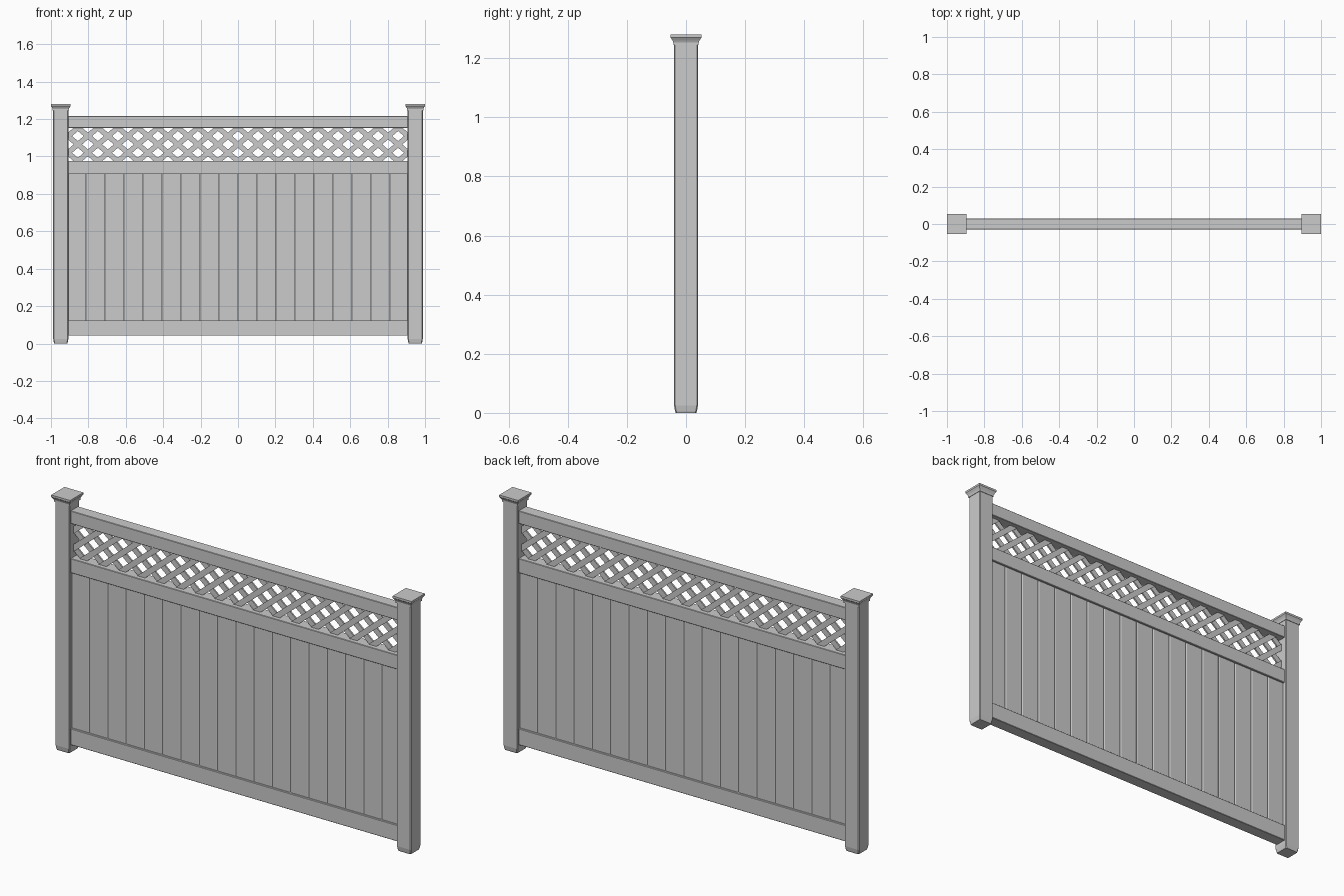
import bpy, bmesh, math
from mathutils import Vector

if "Cube" in bpy.data.objects:
    bpy.data.objects.remove(bpy.data.objects["Cube"])


def finish(name, bm, smooth=False):
    bmesh.ops.recalc_face_normals(bm, faces=bm.faces[:])
    me = bpy.data.meshes.new(name)
    bm.to_mesh(me)
    bm.free()
    ob = bpy.data.objects.new(name, me)
    bpy.context.collection.objects.link(ob)
    if smooth:
        bpy.ops.object.select_all(action='DESELECT')
        ob.select_set(True)
        bpy.context.view_layer.objects.active = ob
        bpy.ops.object.shade_smooth_by_angle(angle=math.radians(30))
    return ob


def loft(name, cx, rings, smooth=False):
    """Stack square rings (z, half width, corner chamfer) into a closed solid."""
    bm = bmesh.new()
    loops = []
    for z, h, c in rings:
        if c:
            pts = [(h, -h + c), (h, h - c), (h - c, h), (-h + c, h),
                   (-h, h - c), (-h, -h + c), (-h + c, -h), (h - c, -h)]
        else:
            pts = [(h, -h), (h, h), (-h, h), (-h, -h)]
        loops.append([bm.verts.new((cx + x, y, z)) for x, y in pts])
    n = len(loops[0])
    for a, b in zip(loops, loops[1:]):
        for i in range(n):
            bm.faces.new((a[i], a[(i + 1) % n], b[(i + 1) % n], b[i]))
    bm.faces.new(loops[0])
    bm.faces.new(loops[-1])
    return finish(name, bm, smooth)


def prism(bm, pts, offset):
    """Extrude a polygon along an offset vector."""
    a = [bm.verts.new(p) for p in pts]
    b = [bm.verts.new(Vector(p) + Vector(offset)) for p in pts]
    n = len(a)
    bm.faces.new(a)
    bm.faces.new(b)
    for i in range(n):
        bm.faces.new((a[i], a[(i + 1) % n], b[(i + 1) % n], b[i]))


# Posts and flared caps
for side, sx in (("left", -1), ("right", 1)):
    cx = sx * 0.9475
    loft(side + "_post", cx, [(0, .035, .004), (.006, .037, .004), (.025, .0405, .004),
                              (1.255, .0405, .004)])
    loft(side + "_post_cap", cx, [(1.245, .043, 0), (1.253, .043, 0), (1.260, .046, 0),
                                  (1.268, .051, 0), (1.270, .0525, 0), (1.28, .0525, 0)])

# Horizontal rails
X = 0.915
for name, z0, z1 in (("bottom_rail", .042, .124), ("middle_rail", .905, .977),
                     ("top_rail", 1.152, 1.216)):
    bm = bmesh.new()
    r, c = 0.03, 0.002
    prism(bm, [(-X, -r, z0 + c), (-X, -r + c, z0), (-X, r - c, z0), (-X, r, z0 + c),
               (-X, r, z1 - c), (-X, r - c, z1), (-X, -r + c, z1), (-X, -r, z1 - c)],
          (2 * X, 0, 0))
    finish(name, bm)

# Tongue and groove panel of vertical boards with shallow V joints
BOARDS, W = 18, 0.1015
T, D, G = 0.020, 0.003, 0.006
front = []
for i in range(BOARDS):
    x = (i - BOARDS / 2) * W
    front += [(x, D - T), (x + G, -T), (x + W - G, -T)]
front.append((BOARDS / 2 * W, D - T))
outline = front + [(x, -y) for x, y in reversed(front)]
bm = bmesh.new()
prism(bm, [(x, y, .10) for x, y in outline], (0, 0, .82))
finish("board_panel", bm)

# Lattice: two layers of crossing slats, trimmed at the posts
Z0, Z1 = 0.967, 1.162
ANGLE, PITCH, SLAT, THICK = math.radians(40), 0.107, 0.028, 0.008
run = (Z1 - Z0) / math.tan(ANGLE)
half = SLAT / math.sin(ANGLE) / 2
for name, s, y in (("lattice_front_slats", 1, -THICK), ("lattice_back_slats", -1, 0)):
    bm = bmesh.new()
    for i in range(-10, 11):
        x = i * PITCH
        lo, hi = x - s * run / 2, x + s * run / 2
        prism(bm, [(lo - half, y, Z0), (lo + half, y, Z0),
                   (hi + half, y, Z1), (hi - half, y, Z1)], (0, THICK, 0))
    for sx in (-1, 1):
        geom = bm.verts[:] + bm.edges[:] + bm.faces[:]
        cut = bmesh.ops.bisect_plane(bm, geom=geom, plane_co=(sx * .92, 0, 0),
                                     plane_no=(sx, 0, 0), clear_outer=True)
        edges = [e for e in cut["geom_cut"] if isinstance(e, bmesh.types.BMEdge)]
        bmesh.ops.holes_fill(bm, edges=edges, sides=0)
    finish(name, bm)
